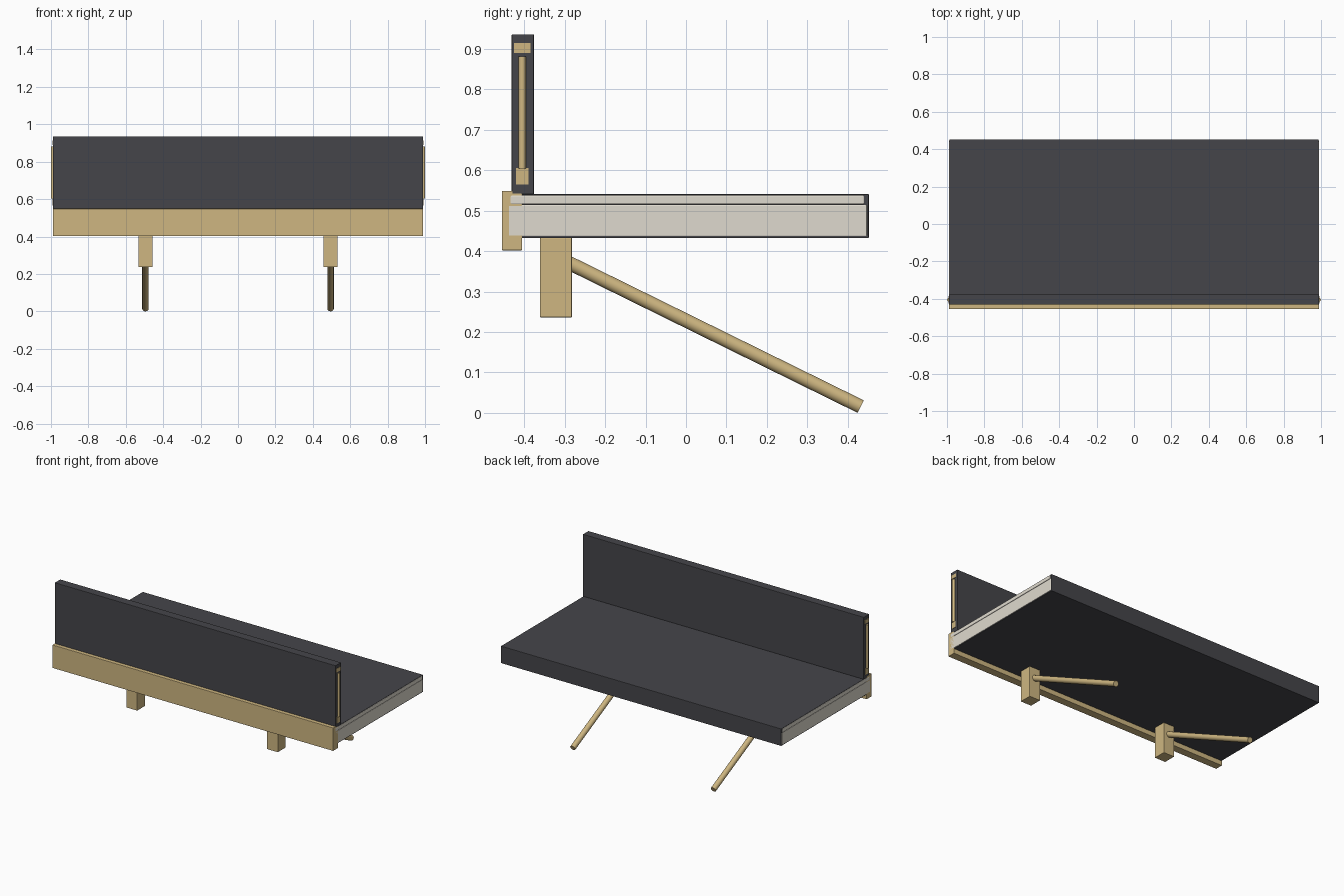
import bpy, math
from mathutils import Vector

if "Cube" in bpy.data.objects:
    bpy.data.objects.remove(bpy.data.objects["Cube"])


def material(name, color):
    m = bpy.data.materials.new(name)
    m.diffuse_color = color
    m.use_nodes = True
    m.node_tree.nodes["Principled BSDF"].inputs["Base Color"].default_value = m.diffuse_color
    return m


DARK = material("charcoal", (0.06, 0.06, 0.068, 1))
WOOD = material("light_wood", (0.62, 0.47, 0.22, 1))
CREAM = material("cream", (0.74, 0.70, 0.62, 1))


def finish(ob, name, mat, bevel):
    ob.name = name
    ob.data.materials.append(mat)
    if bevel:
        b = ob.modifiers.new("soft_edges", 'BEVEL')
        b.width = bevel
        b.segments = 2
    return ob


def box(name, x, y, z, mat, bevel=0.0):
    """Box from (min, max) pairs on each axis."""
    spans = (x, y, z)
    bpy.ops.mesh.primitive_cube_add(size=1, location=[(a + b) / 2 for a, b in spans])
    ob = bpy.context.object
    ob.scale = [b - a for a, b in spans]
    bpy.ops.object.transform_apply(location=False, rotation=False, scale=True)
    return finish(ob, name, mat, bevel)


def rod(name, p, q, radius, mat):
    """Round bar between two points."""
    p, q = Vector(p), Vector(q)
    bpy.ops.mesh.primitive_cylinder_add(vertices=32, radius=radius, depth=(q - p).length,
                                        location=(p + q) / 2)
    ob = bpy.context.object
    ob.rotation_euler = (q - p).to_track_quat('Z', 'Y').to_euler()
    bpy.ops.object.shade_smooth_by_angle(angle=math.radians(40))
    return finish(ob, name, mat, 0)


# Upholstered seat slab, with the cream core showing at both ends
box("seat_cover", (-0.987, 0.987), (-0.43, 0.452), (0.432, 0.541), DARK, 0.002)
box("seat_core", (-0.989, 0.989), (-0.44, 0.447), (0.437, 0.514), CREAM, 0.002)
box("seat_topper", (-0.99, 0.99), (-0.435, 0.441), (0.515, 0.539), CREAM, 0.004)

# Upright panel and the wooden rail in front of it
box("back_panel", (-0.989, 0.989), (-0.431, -0.376), (0.54, 0.936), DARK, 0.002)
box("front_rail", (-0.989, 0.989), (-0.455, -0.405), (0.402, 0.549), WOOD, 0.002)

for s, side in ((-1, "left"), (1, "right")):
    # Slim bar and its two mounts on each end of the panel
    rod(f"{side}_end_bar", (s * 0.991, -0.405, 0.604), (s * 0.991, -0.405, 0.881), 0.009, WOOD)
    ends = sorted((s * 0.97, s * 0.992))
    box(f"{side}_lower_mount", ends, (-0.42, -0.39), (0.565, 0.606), WOOD)
    box(f"{side}_upper_mount", ends, (-0.425, -0.385), (0.89, 0.914), WOOD)

    # Leg block and slanted brace
    lx = s * 0.495
    box(f"{side}_leg_block", (lx - 0.038, lx + 0.038), (-0.361, -0.282), (0.236, 0.433), WOOD, 0.002)
    rod(f"{side}_brace", (lx, -0.30, 0.376), (lx, 0.432, 0.0155), 0.0172, WOOD)
